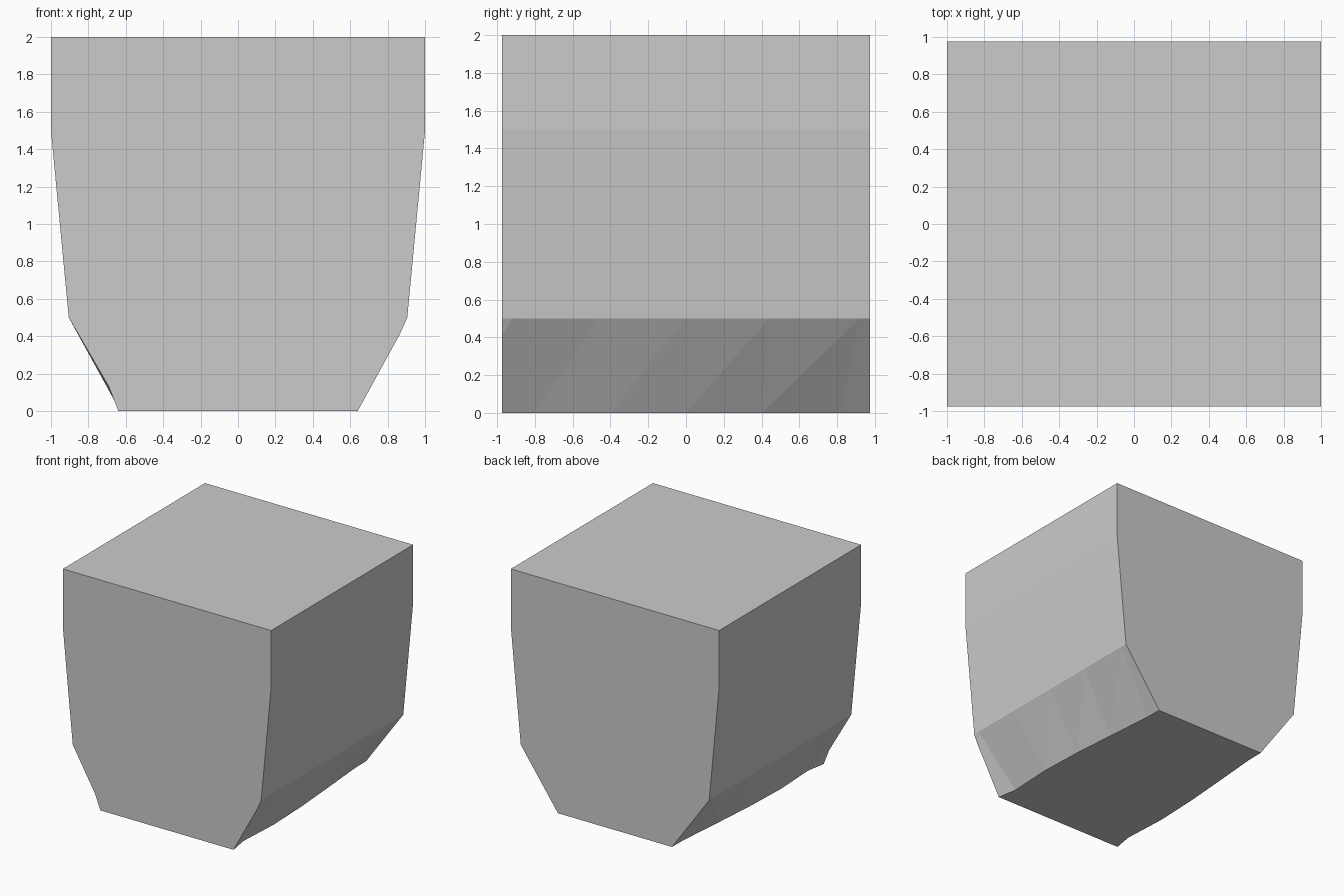
import bpy, bmesh

if "Cube" in bpy.data.objects:
    bpy.data.objects.remove(bpy.data.objects["Cube"])

D = 0.975          # half depth
KNEE = 0.905       # half width at z = 0.5
# columns down the lower chamfer: knee y, foot y, foot half width
COLS = [(-D, -D, .64), (-.92, -.8, .61), (-.46, -.8, .61), (0, -.4, .63),
        (.44, 0, .615), (.92, .4, .585), (.92, .82, .55), (D, D, .548)]
# kink in the front edge of the chamfer on each side: half width, z
KINK = {1: (.865, .41), -1: (.69, .13)}

bm = bmesh.new()
cache = {}


def v(x, y, z):
    key = (round(x, 4), round(y, 4), round(z, 4))
    if key not in cache:
        cache[key] = bm.verts.new(key)
    return cache[key]


def face(points):
    verts = list(dict.fromkeys(v(*p) for p in points))
    if len(verts) > 2:
        bm.faces.new(verts)


front, back, bottom = {}, {}, {}
for s in (1, -1):
    knee = [(s * KNEE, c[0], .5) for c in COLS]
    foot = [(s * c[2], c[1], 0) for c in COLS]
    kink = (s * KINK[s][0], -D, KINK[s][1])
    # upright and tapered side walls
    face([(s, -D, 2), (s, D, 2), (s, D, 1.5), (s, -D, 1.5)])
    face([(s, -D, 1.5), (s, D, 1.5)] + knee[::-1])
    # irregular lower chamfer
    face([knee[0], kink, knee[1]])
    face([kink, foot[0], foot[1], knee[1]])
    for i in range(1, len(COLS) - 1):
        face([knee[i], foot[i], foot[i + 1], knee[i + 1]])
    front[s] = [(s, -D, 2), (s, -D, 1.5), knee[0], kink, foot[0]]
    back[s] = [(s, D, 2), (s, D, 1.5), knee[-1], foot[-1]]
    bottom[s] = foot

# end faces, underside and top
for outline in (front, back, bottom):
    face(outline[1] + outline[-1][::-1])
face([(-1, -D, 2), (1, -D, 2), (1, D, 2), (-1, D, 2)])

bmesh.ops.recalc_face_normals(bm, faces=bm.faces)
bmesh.ops.triangulate(bm, faces=[f for f in bm.faces if len(f.verts) == 4])
mesh = bpy.data.meshes.new("tapered_block")
bm.to_mesh(mesh)
bm.free()
bpy.context.collection.objects.link(bpy.data.objects.new("tapered_block", mesh))
